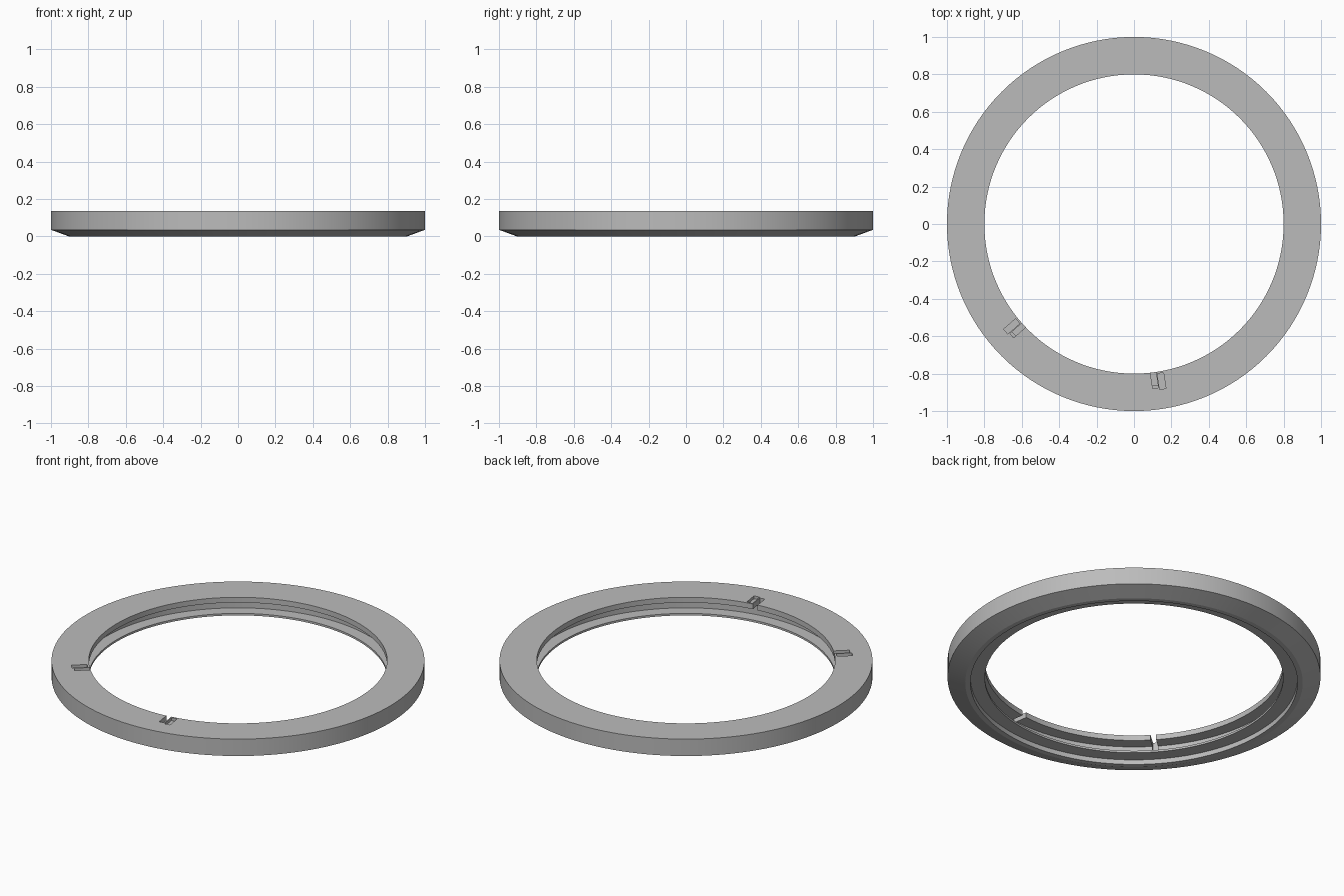
import bpy, bmesh, math
from mathutils import Matrix, Vector

old = bpy.data.objects.get("Cube")
if old:
    bpy.data.objects.remove(old, do_unlink=True)

grey = bpy.data.materials.new("plain_grey")
grey.use_nodes = True
colour = (0.5, 0.5, 0.5, 1)
grey.diffuse_color = colour
grey.node_tree.nodes["Principled BSDF"].inputs["Base Color"].default_value = colour

TOP, LIP, FLOOR, RECESS = 0.135, 0.104, 0.04, 0.028
INNER, GROOVE = 0.8, 0.87
SEGMENTS = 128


def finish(name, bm):
    bmesh.ops.recalc_face_normals(bm, faces=bm.faces)
    mesh = bpy.data.meshes.new(name)
    bm.to_mesh(mesh)
    bm.free()
    mesh.materials.append(grey)
    obj = bpy.data.objects.new(name, mesh)
    bpy.context.collection.objects.link(obj)
    return obj


def lathe(name, profile):
    """Revolve a closed (radius, height) profile about z."""
    bm = bmesh.new()
    rings = []
    for i in range(SEGMENTS):
        a = math.tau * i / SEGMENTS
        rings.append([bm.verts.new((r * math.cos(a), r * math.sin(a), z)) for r, z in profile])
    n = len(profile)
    for i in range(SEGMENTS):
        p, q = rings[i], rings[(i + 1) % SEGMENTS]
        for j in range(n):
            k = (j + 1) % n
            bm.faces.new((p[j], q[j], q[k], p[k]))
    return finish(name, bm)


def radial_box(name, angle, r0, r1, side, width, z0, z1):
    """Box pointing outward at an angle, shifted sideways."""
    bm = bmesh.new()
    centre = Vector(((r0 + r1) / 2, side, (z0 + z1) / 2))
    size = Matrix.Diagonal((r1 - r0, width, z1 - z0, 1))
    turn = Matrix.Rotation(math.radians(angle), 4, 'Z')
    bmesh.ops.create_cube(bm, size=1, matrix=turn @ Matrix.Translation(centre) @ size)
    return finish(name, bm)


# Ring body: chamfered rim, overhanging lip, inner groove, underside recess
ring = lathe("ring_body", [
    (INNER, TOP), (1, TOP), (1, 0.035), (0.905, 0), (0.877, 0),
    (0.877, RECESS), (INNER, RECESS), (INNER, FLOOR), (GROOVE, FLOOR),
    (GROOVE, LIP), (INNER, LIP)])

# Two pairs of notches: an open slot through the lip and a shallow pocket
for label, angle, flip in (("front", -81.3, -1), ("side", -138.8, 1)):
    cuts = [
        radial_box(label + "_slot_cutter", angle, 0.77, 0.885, 0.019 * flip, 0.03, 0.08, 0.2),
        radial_box(label + "_pocket_cutter", angle, 0.81, 0.895, -0.019 * flip, 0.034, 0.118, 0.2)]
    for cutter in cuts:
        cutter.hide_render = True
        cutter.hide_set(True)
        cutter.display_type = 'WIRE'
        mod = ring.modifiers.new(cutter.name, 'BOOLEAN')
        mod.operation = 'DIFFERENCE'
        mod.solver = 'EXACT'
        mod.object = cutter

# Bake the cuts so the sharp edges are kept by the smooth shading
bpy.context.view_layer.objects.active = ring
ring.select_set(True)
for mod in list(ring.modifiers):
    cutter = mod.object
    bpy.ops.object.modifier_apply(modifier=mod.name)
    bpy.data.objects.remove(cutter, do_unlink=True)
bpy.ops.object.shade_smooth_by_angle(angle=math.radians(15))
